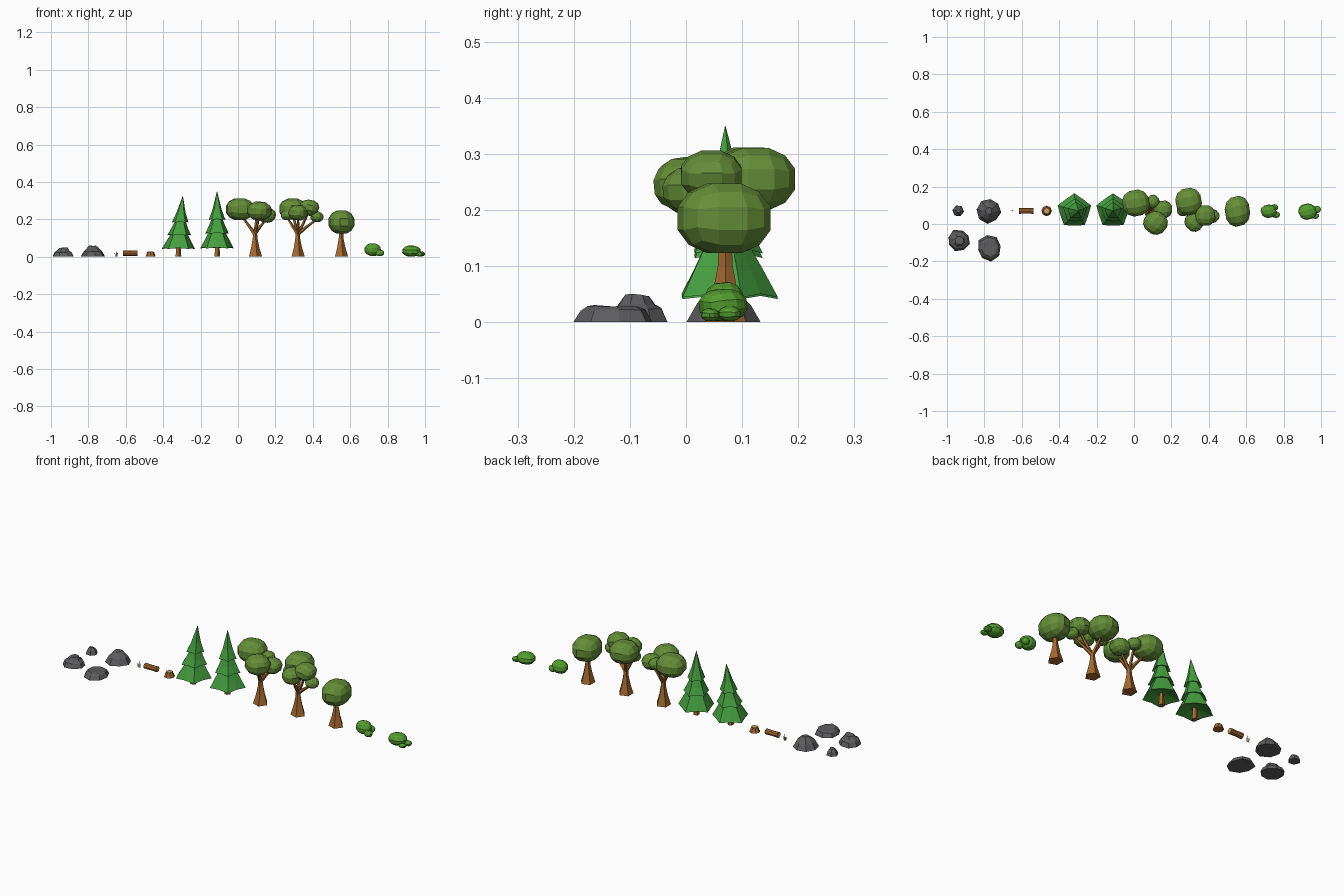
import bpy, bmesh, math, random
from mathutils import Vector, Matrix

if "Cube" in bpy.data.objects:
    bpy.data.objects.remove(bpy.data.objects["Cube"])

random.seed(4)


def material(name, rgb):
    m = bpy.data.materials.new(name)
    m.diffuse_color = (*rgb, 1)
    m.use_nodes = True
    m.node_tree.nodes["Principled BSDF"].inputs["Base Color"].default_value = m.diffuse_color
    return m


LEAF = material("leaf", (0.13, 0.27, 0.04))
BUSH = material("bush_leaf", (0.09, 0.34, 0.03))
PINE = material("pine_needles", (0.06, 0.34, 0.05))
BARK = material("bark", (0.36, 0.14, 0.03))
WOOD = material("cut_wood", (0.62, 0.36, 0.14))
ROCK = material("stone", (0.11, 0.11, 0.115))
GRASS = material("grass", (0.25, 0.36, 0.2))


def finish(name, bm, mat):
    bmesh.ops.recalc_face_normals(bm, faces=bm.faces)
    me = bpy.data.meshes.new(name)
    bm.to_mesh(me)
    bm.free()
    me.materials.append(mat)
    ob = bpy.data.objects.new(name, me)
    bpy.context.collection.objects.link(ob)
    return ob


def bridge(bm, rings):
    """Skin a list of equally long point rings and cap both ends."""
    vs = [[bm.verts.new(p) for p in r] for r in rings]
    n = len(vs[0])
    for a, b in zip(vs, vs[1:]):
        for i in range(n):
            j = (i + 1) % n
            bm.faces.new((a[i], a[j], b[j], b[i]))
    bm.faces.new(vs[0][::-1])
    bm.faces.new(vs[-1])


def tube(bm, path, sides=6):
    """Tapered limb along (x, y, z, radius) points."""
    pts = [Vector(p[:3]) for p in path]
    rings = []
    for k, p in enumerate(pts):
        d = pts[min(k + 1, len(pts) - 1)] - pts[max(k - 1, 0)]
        if k == 0 and abs(d.z) > d.length * 0.8:
            d = Vector((0, 0, 1))
        q = Vector((0, 0, 1)).rotation_difference(d.normalized())
        r = path[k][3]
        rings.append([p + q @ Vector((r * math.cos(2 * math.pi * i / sides),
                                      r * math.sin(2 * math.pi * i / sides), 0))
                      for i in range(sides)])
    bridge(bm, rings)


def blob(name, c, r, mat, turn=0.0, tilt=0.0):
    """Faceted leaf clump: a cube cut in thirds and rounded off."""
    bm = bmesh.new()
    bmesh.ops.create_cube(bm, size=2)
    bmesh.ops.subdivide_edges(bm, edges=bm.edges, cuts=2, use_grid_fill=True)
    rot = Matrix.Rotation(turn, 3, 'Z') @ Matrix.Rotation(tilt, 3, 'X')
    for v in bm.verts:
        p = rot @ v.co.normalized()
        v.co = Vector(c) + Vector((p.x * r[0], p.y * r[1], p.z * r[2])) * 1.02
    return finish(name, bm, mat)


# Rocks: irregular rings with a broken, off-centre top
def rock(name, x, y, rx, ry, layers, sides=8):
    bm = bmesh.new()
    jit = [random.uniform(0.9, 1.06) for _ in range(sides)]
    start = random.random()
    rings = []
    for z, s, dx, dy in layers:
        rings.append([(x + dx + rx * s * jit[i] * math.cos(start + 2 * math.pi * i / sides),
                       y + dy + ry * s * jit[i] * math.sin(start + 2 * math.pi * i / sides),
                       z * (random.uniform(0.9, 1.05) if z else 1)) for i in range(sides)])
    bridge(bm, rings)
    bmesh.ops.triangulate(bm, faces=[f for f in bm.faces if len(f.verts) > 4])
    finish(name, bm, ROCK)


rock("rock_small", -0.94, 0.07, 0.033, 0.034, [(0, 1, 0, 0), (0.022, .75, 0, 0), (0.035, .35, 0, 0)], 6)
rock("rock_tall", -0.775, 0.07, 0.066, 0.067, [(0, 1, 0, 0), (0.033, .72, 0, 0), (0.058, .3, 0, 0)])
rock("rock_stepped", -0.937, -0.088, 0.063, 0.06,
     [(0, 1, 0, 0), (0.024, .82, 0, 0), (0.032, .6, 0, 0), (0.049, .4, 0.003, 0)])
rock("rock_flat", -0.775, -0.129, 0.065, 0.069, [(0, 1, 0, 0), (0.022, .82, 0, 0), (0.03, .65, 0, 0)])

# Grass tuft: three thin blades
for i, (dx, h) in enumerate([(-0.004, 0.022), (0.001, 0.034), (0.005, 0.025)]):
    bm = bmesh.new()
    x = -0.652 + dx
    tube(bm, [(x, 0.07, 0, 0.0028), (x + dx * .3, 0.07, h * .6, 0.0025), (x + dx, 0.07, h, 0.0004)], 3)
    finish(f"grass_blade_{i}", bm, GRASS)

# Fallen log with pale cut ends
for name, x0, x1, r, m in [("log", -0.614, -0.538, 0.0155, BARK),
                           ("log_core", -0.615, -0.537, 0.011, WOOD)]:
    bm = bmesh.new()
    tube(bm, [(x0, 0.07, 0.019, r), (-0.576, 0.07, 0.019, r * .93), (x1, 0.07, 0.019, r)], 8)
    finish(name, bm, m)

# Stump with flared root and pale top
bm = bmesh.new()
tube(bm, [(-0.467, 0.07, 0, 0.028), (-0.467, 0.07, 0.01, 0.023), (-0.467, 0.07, 0.026, 0.018)], 8)
finish("stump", bm, BARK)
bm = bmesh.new()
tube(bm, [(-0.467, 0.07, 0.015, 0.013), (-0.467, 0.07, 0.027, 0.013)], 8)
finish("stump_top", bm, WOOD)


# Pines: three stacked five-cornered skirts over a short trunk
def pine(name, x, y, height, lean):
    bm = bmesh.new()
    tube(bm, [(x, y, 0, 0.017), (x, y, 0.08, 0.011)], 5)
    finish(name + "_trunk", bm, BARK)
    k = height / 0.348
    tiers = [[(0.065, 0.03), (0.044, 0.094), (0.092, 0.068), (0.15, 0.035)],
             [(0.14, 0.025), (0.122, 0.067), (0.162, 0.047), (0.222, 0.022)],
             [(0.21, 0.015), (0.195, 0.047), (0.25, 0.026), (0.348, 0.0005)]]
    for t, rows in enumerate(tiers):
        bm = bmesh.new()
        rings = []
        for j, (z, r) in enumerate(rows):
            ring = []
            for i in range(10):
                a = math.pi / 2 + i * math.pi / 5
                s = 1 if i % 2 == 0 else 0.83
                up = 0.006 if i % 2 and j == 1 else 0
                ring.append((x + lean * (z / 0.348) ** 1.5 + r * s * math.cos(a),
                             y + r * s * math.sin(a), (z + up) * k))
            rings.append(ring)
        bridge(bm, rings)
        finish(f"{name}_skirt_{t}", bm, PINE)


pine("pine_left", -0.32, 0.07, 0.326, 0.025)
pine("pine_right", -0.112, 0.07, 0.35, 0.0)


# Broadleaf trees: flared trunk, forked limbs, leaf clumps
def tree(name, x, y, fork, clumps):
    bm = bmesh.new()
    tube(bm, [(x, y, 0, 0.039), (x, y, 0.05, 0.024), (x, y, 0.1, 0.014), (x, y, fork, 0.012)], 5)
    for i, (c, r) in enumerate(clumps):
        cx, cy, cz = c
        tube(bm, [(x, y, fork - 0.015, 0.011),
                  (x + (cx - x) * .45, y + (cy - y) * .45, fork + (cz - fork) * .3, 0.008),
                  (cx, cy, cz - r[2] * .4, 0.005)], 5)
        blob(f"{name}_leaves_{i}", c, r, LEAF, 0.2 + i * 0.7, 0.12 * i)
    finish(name + "_trunk", bm, BARK)


tree("tree_a", 0.09, 0.07, 0.135, [
    ((0.01, 0.112, 0.254), (0.077, 0.075, 0.062)),
    ((0.115, 0.006, 0.245), (0.066, 0.064, 0.052)),
    ((0.153, 0.078, 0.222), (0.052, 0.05, 0.042)),
    ((0.1, 0.12, 0.24), (0.036, 0.036, 0.03))])
tree("tree_b", 0.318, 0.07, 0.135, [
    ((0.292, 0.12, 0.255), (0.074, 0.077, 0.06)),
    ((0.322, 0.012, 0.236), (0.052, 0.054, 0.043)),
    ((0.38, 0.045, 0.262), (0.056, 0.058, 0.045)),
    ((0.422, 0.042, 0.213), (0.035, 0.036, 0.029)),
    ((0.262, 0.075, 0.222), (0.034, 0.034, 0.028))])
tree("tree_c", 0.55, 0.07, 0.14, [((0.553, 0.068, 0.185), (0.071, 0.086, 0.067))])


# Bushes: one main clump with smaller ones beside it, cut flat at the ground
def bush(name, clumps):
    for i, (c, r) in enumerate(clumps):
        ob = blob(f"{name}_{i}", c, r, BUSH, 0.3 + i, 0.1)
        for v in ob.data.vertices:
            v.co.z = max(v.co.z, 0.002)


bush("bush_left", [((0.72, 0.068, 0.038), (0.044, 0.036, 0.035)),
                   ((0.758, 0.05, 0.02), (0.023, 0.018, 0.018)),
                   ((0.75, 0.088, 0.028), (0.021, 0.018, 0.018))])
bush("bush_right", [((0.927, 0.066, 0.03), (0.05, 0.044, 0.031)),
                    ((0.978, 0.078, 0.015), (0.022, 0.02, 0.014)),
                    ((0.97, 0.043, 0.013), (0.02, 0.016, 0.012))])
